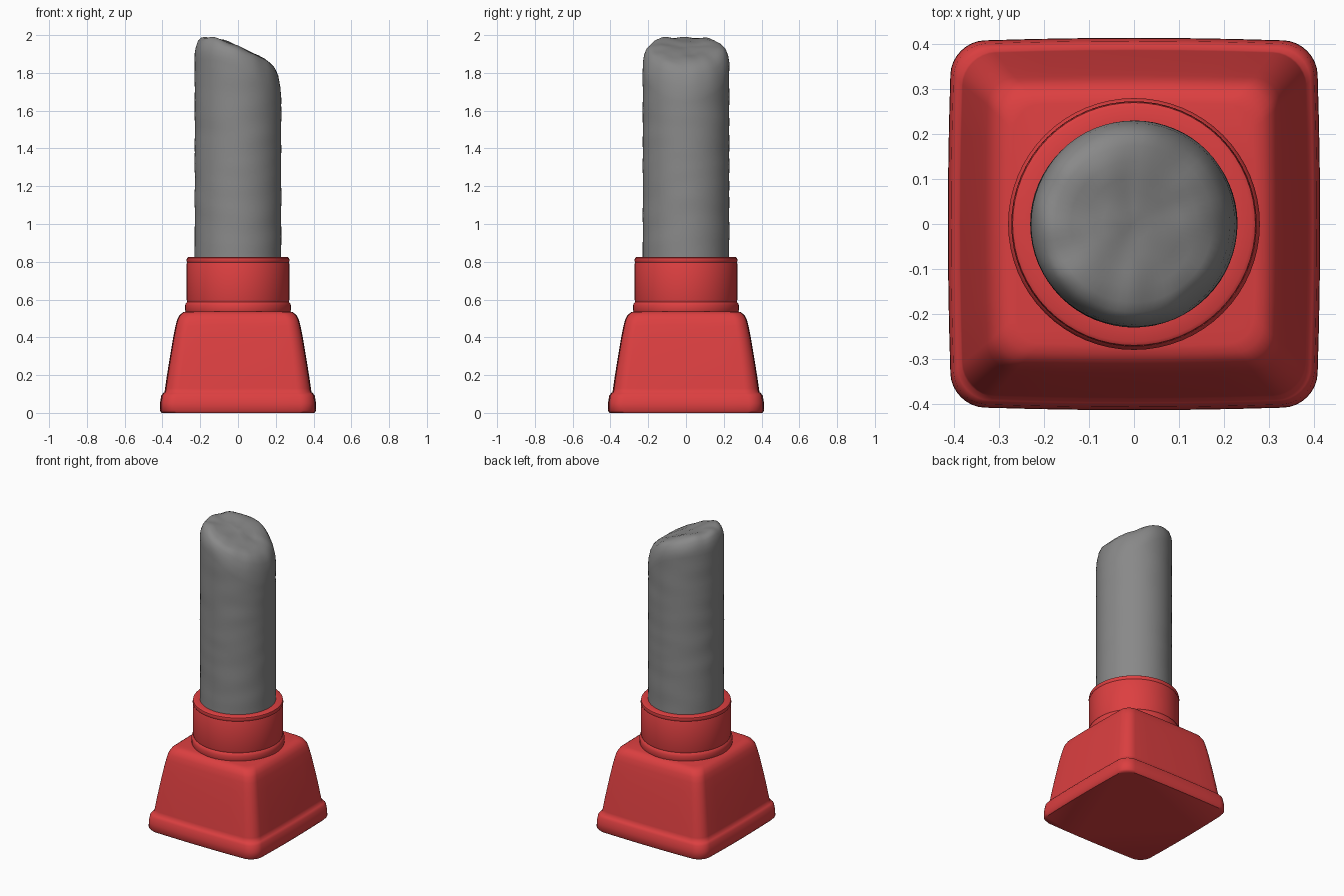
import bpy, bmesh, math
from mathutils import Vector, noise

cube = bpy.data.objects.get("Cube")
if cube:
    bpy.data.objects.remove(cube, do_unlink=True)


def material(name, rgb):
    m = bpy.data.materials.new(name)
    m.use_nodes = True
    color = (*rgb, 1)
    m.diffuse_color = color
    m.node_tree.nodes["Principled BSDF"].inputs["Base Color"].default_value = color
    return m


red = material("red plastic", (0.72, 0.05, 0.052))
grey = material("grey wax", (0.25, 0.25, 0.25))


def loft(name, rings, mat, angle):
    """Skin a stack of closed rings of points, capping both ends."""
    bm = bmesh.new()
    loops = [[bm.verts.new(p) for p in ring] for ring in rings]
    n = len(loops[0])
    for a, b in zip(loops, loops[1:]):
        for i in range(n):
            j = (i + 1) % n
            bm.faces.new((a[i], a[j], b[j], b[i]))
    bm.faces.new(loops[0][::-1])
    bm.faces.new(loops[-1])
    bmesh.ops.recalc_face_normals(bm, faces=bm.faces)
    mesh = bpy.data.meshes.new(name)
    bm.to_mesh(mesh)
    bm.free()
    mesh.materials.append(mat)
    ob = bpy.data.objects.new(name, mesh)
    bpy.context.collection.objects.link(ob)
    bpy.ops.object.select_all(action="DESELECT")
    ob.select_set(True)
    bpy.context.view_layer.objects.active = ob
    bpy.ops.object.shade_smooth_by_angle(angle=math.radians(angle))
    return ob


def circle(r, z, n=64):
    return [(r * math.cos(t), r * math.sin(t), z)
            for t in (math.tau * i / n for i in range(n))]


def rounded_square(half, z, corner, steps=8, side=6):
    """Square ring with round corners and faintly bowed sides."""
    pts = []
    c = half - corner
    for q in range(4):
        turn = q * math.pi / 2
        ring = []
        for k in range(steps + 1):
            a = k / steps * math.pi / 2
            ring.append((c + corner * math.cos(a), c + corner * math.sin(a)))
        for k in range(1, side):
            ring.append((c - 2 * c * k / side, half))
        for x, y in ring:
            bow = 0.02
            x, y = x * (1 - bow * (y / half) ** 2), y * (1 - bow * (x / half) ** 2)
            pts.append((x * math.cos(turn) - y * math.sin(turn),
                        x * math.sin(turn) + y * math.cos(turn), z))
    return pts


# Square tapered base with a thick foot rim: (half width, height)
base_profile = [(0.405, 0), (0.414, 0.012), (0.413, 0.05), (0.407, 0.09),
                (0.398, 0.103), (0.389, 0.11), (0.386, 0.13), (0.376, 0.2),
                (0.36, 0.3), (0.343, 0.4), (0.331, 0.46), (0.322, 0.495),
                (0.308, 0.52), (0.29, 0.533), (0.27, 0.538)]
loft("base", [rounded_square(h, z, 0.075 - 0.03 * z) for h, z in base_profile], red, 50)

# Round collar with a lower flange, a groove and a lip
collar_profile = [(0.272, 0.52), (0.28, 0.543), (0.28, 0.57), (0.275, 0.582),
                  (0.269, 0.588), (0.272, 0.6), (0.272, 0.79), (0.269, 0.797),
                  (0.273, 0.805), (0.27, 0.82), (0.262, 0.825), (0.22, 0.823)]
loft("collar", [circle(r, z) for r, z in collar_profile], red, 40)


# Worn stick with a slanted, softly rounded tip
def tip_height(x, y):
    slope = 1.948 - 0.52 * x
    soft = 0.03
    return 1.997 - soft * math.log1p(math.exp((1.997 - slope) / soft))


def stick_ring(r, u, drop):
    """Ring at fraction u of the shaft; drop lowers it below the tip surface."""
    ring = []
    for x, y, _ in circle(r, 0):
        top = tip_height(x, y) - drop * (1 + 0.8 * max(0, x) / 0.23)
        z = 0.8 + u * (top - 0.8)
        wobble = 1 + 0.012 * noise.noise(Vector((x * 4, y * 4, z * 11)))
        bump = 0.012 * noise.noise(Vector((x * 13, y * 13, 5))) if u == 1 else 0
        ring.append((x * wobble, y * wobble, z + bump))
    return ring


shaft = [stick_ring(0.229, i / 40, 0.09) for i in range(40)]
tip = [(0.229, 0.09), (0.224, 0.06), (0.213, 0.03), (0.197, 0.012), (0.175, 0.003),
       (0.14, 0), (0.105, 0.002), (0.07, 0.004), (0.035, 0.005), (0.008, 0.005)]
loft("stick", shaft + [stick_ring(r, 1, d) for r, d in tip], grey, 60)
